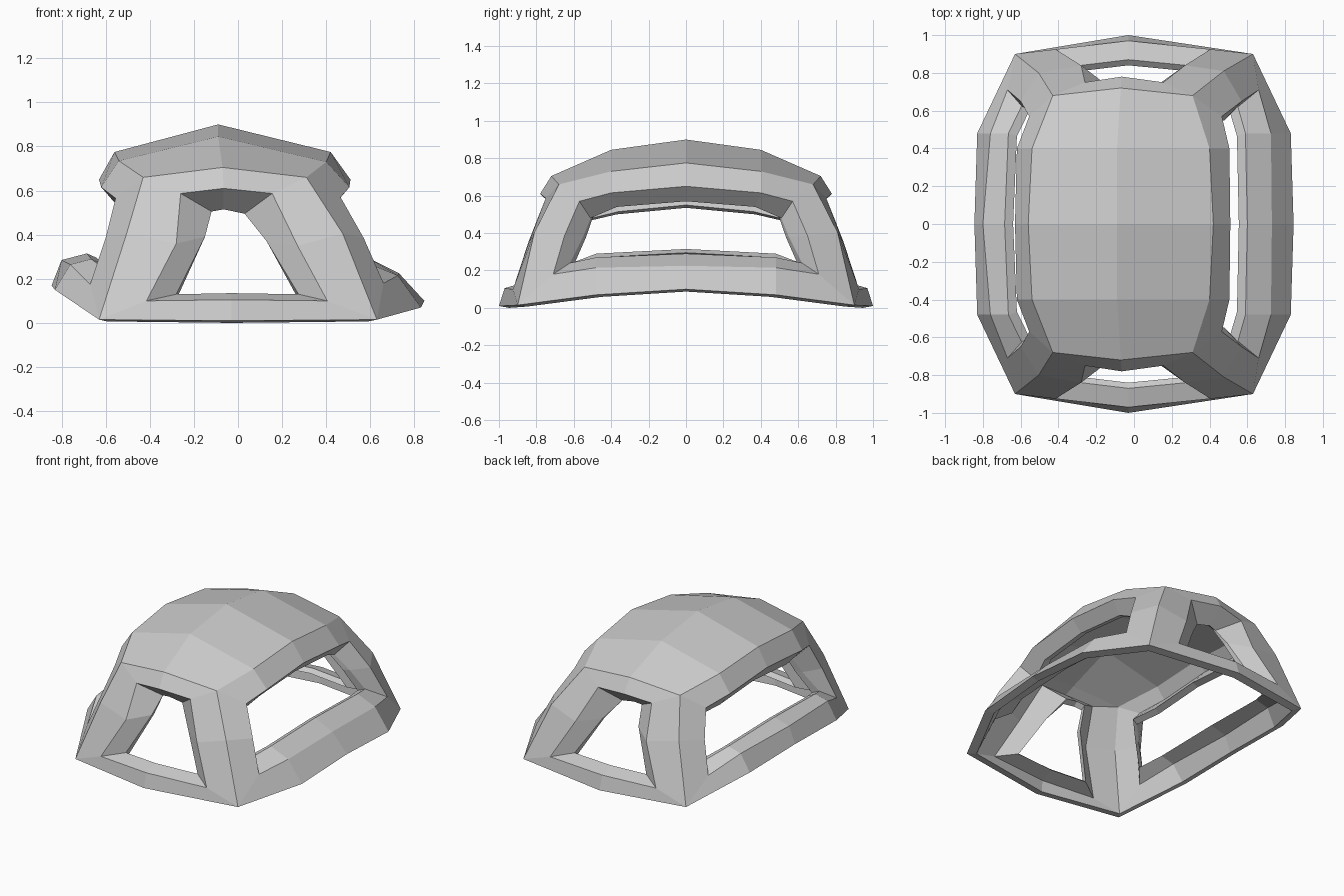
import bpy, bmesh

if "Cube" in bpy.data.objects:
    bpy.data.objects.remove(bpy.data.objects["Cube"])

bm = bmesh.new()


def strip(a, b):
    """Quads between two rails, repeated on the front and back halves."""
    for sy in (1, -1):
        ra, rb = ([bm.verts.new((p[0], p[1] * sy, p[2])) for p in r] for r in (a, b))
        for i in range(len(a) - 1):
            bm.faces.new((ra[i], ra[i + 1], rb[i + 1], rb[i]))


def shrink(rail, dz=0):
    """Inner-skin copy of shell points."""
    return [(-.03 + (x + .03) * .94, y * .945, (.05 + (z - .05) * .945) + dz) for x, y, z in rail]


def back_side(rail):
    """Inner-skin copy of a side window loop: pushed towards x = 0."""
    dz = (.015, .015, .015, 0, -.015, -.02, -.02)
    return [(x - (.045 if x > 0 else -.045), y * .97, z + d) for (x, y, z), d in zip(rail, dz)]


def back_front(rail):
    """Inner-skin copy of a front window loop: pushed back."""
    dz = (.025, .025, 0, -.025, -.025)
    return [(x, y + .03, z + d) for (x, y, z), d in zip(rail, dz)]


# Rails run from the middle (y = 0) towards the front.
# edge: roof edge then corner pillar; win / win_rim: side window loop and its
# inward collar; front / front_rim: half front window; base: lower side edge
ridge = [(-.09, 0, .9), (-.09, -.4, .845), (-.07, -.72, .705)]
foot = (-.03, -1, .01)
top, sill = (-.065, -.78, .61), (-.03, -.97, .105)
top_rim, sill_rim = (-.065, -.67, .515), (-.03, -.87, .135)
right = dict(
    edge=[(.42, 0, .775), (.40, -.4, .73), (.31, -.68, .66), (.475, -.81, .405), (.63, -.9, .015)],
    win=[(.51, 0, .65), (.505, -.4, .615), (.465, -.57, .57), (.57, -.65, .385),
         (.66, -.71, .18), (.725, -.48, .215), (.73, 0, .225)],
    win_rim=[(.44, 0, .57), (.43, -.37, .54), (.39, -.51, .48), (.48, -.55, .38),
             (.55, -.62, .24), (.59, -.48, .27), (.60, 0, .29)],
    front=[top, (.155, -.75, .587), (.27, -.84, .35), (.405, -.925, .1), sill],
    front_rim=[top_rim, (.03, -.66, .495), (.13, -.74, .37), (.275, -.84, .13), sill_rim],
    base=[(.845, 0, .1), (.83, -.48, .07)])
left = dict(
    edge=[(-.56, 0, .775), (-.54, -.4, .735), (-.43, -.68, .66), (-.505, -.80, .405), (-.63, -.9, .015)],
    win=[(-.63, 0, .65), (-.62, -.4, .615), (-.555, -.57, .565), (-.60, -.65, .385),
         (-.67, -.71, .175), (-.76, -.48, .265), (-.80, 0, .285)],
    win_rim=[(-.53, 0, .535), (-.52, -.37, .50), (-.46, -.52, .465), (-.51, -.56, .37),
             (-.595, -.625, .235), (-.665, -.48, .29), (-.685, 0, .315)],
    front=[top, (-.26, -.75, .587), (-.28, -.84, .36), (-.415, -.925, .1), sill],
    front_rim=[top_rim, (-.12, -.66, .505), (-.15, -.74, .39), (-.28, -.84, .13), sill_rim],
    base=[(-.845, 0, .17), (-.83, -.48, .15)])


def inner_skin(s):
    edge = shrink(s["edge"])
    edge[4] = shrink(s["edge"][4:], -.01)[0]
    return dict(edge=edge, base=shrink(s["base"], -.01),
                win=back_side(s["win"]), win_rim=back_side(s["win_rim"]),
                front=back_front(s["front"]), front_rim=back_front(s["front_rim"]))


def half_shell(s, ridge, foot):
    e, w, f, b = s["edge"], s["win"], s["front"], s["base"]
    strip(ridge, e[:3])                       # roof
    strip(e, w[:5])                           # roof side and pillar flank
    strip(e[2:], f[1:4])                      # pillar front
    strip(w[:3:-1], b + [e[4]])               # side sill
    strip([ridge[2], e[2]], f[:2])            # front header
    strip([f[4], f[3]], [foot, e[4]])         # front sill
    strip(w, s["win_rim"])                    # side window collar
    strip(f, s["front_rim"])                  # front window collar


ridge_in = shrink(ridge)
foot_in = shrink([foot], -.012)[0]
for outer in (right, left):
    inner = inner_skin(outer)
    half_shell(outer, ridge, foot)
    half_shell(inner, ridge_in, foot_in)
    # edge thickness of the collars and the bottom
    for key in ("win_rim", "front_rim"):
        strip(outer[key], inner[key])
    strip(outer["base"] + [outer["edge"][4], foot],
          inner["base"] + [inner["edge"][4], foot_in])

bmesh.ops.remove_doubles(bm, verts=bm.verts, dist=.0005)
bmesh.ops.recalc_face_normals(bm, faces=bm.faces)
mesh = bpy.data.meshes.new("canopy_frame")
bm.to_mesh(mesh)
bm.free()
bpy.context.collection.objects.link(bpy.data.objects.new("canopy_frame", mesh))
